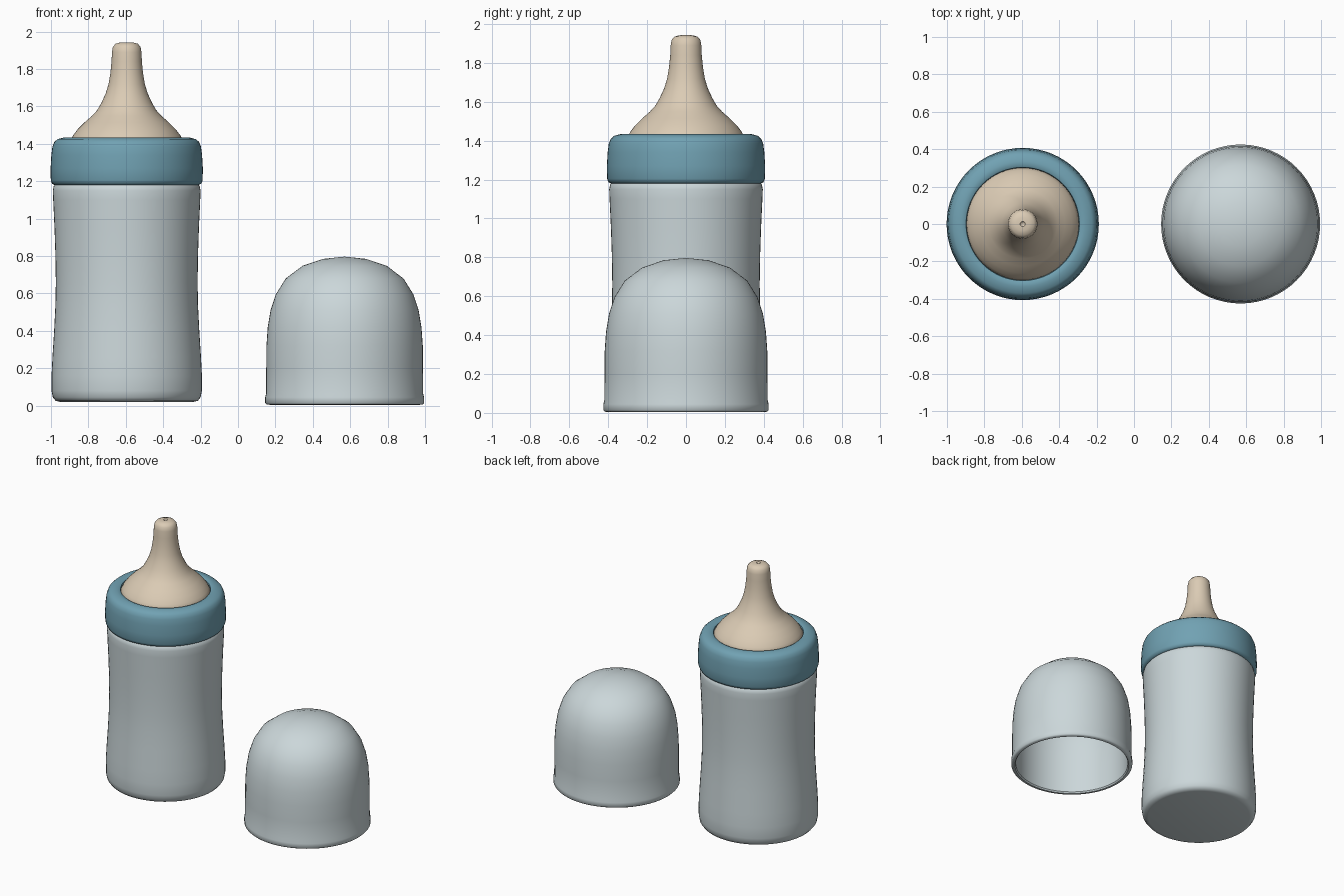
import bpy, bmesh, math

if "Cube" in bpy.data.objects:
    bpy.data.objects.remove(bpy.data.objects["Cube"])

BOTTLE_X, CAP_X = -0.595, 0.57
SEGMENTS = 64


def material(name, rgb):
    m = bpy.data.materials.new(name)
    m.diffuse_color = (*rgb, 1)
    m.use_nodes = True
    m.node_tree.nodes["Principled BSDF"].inputs["Base Color"].default_value = m.diffuse_color
    return m


pale_grey = material("pale blue grey", (0.60, 0.68, 0.70))
teal = material("dusty teal", (0.165, 0.36, 0.45))
beige = material("warm beige", (0.71, 0.60, 0.46))


def lathe(name, profile, x, mat, closed=False, angle=50):
    """Revolve (radius, height) points about the vertical axis; radius 0 makes a pole."""
    bm = bmesh.new()
    rings = []
    for r, z in profile:
        if r == 0:
            rings.append([bm.verts.new((0, 0, z))] * SEGMENTS)
        else:
            rings.append([bm.verts.new((r * math.cos(a), r * math.sin(a), z))
                          for a in (2 * math.pi * i / SEGMENTS for i in range(SEGMENTS))])
    pairs = list(zip(rings, rings[1:])) + ([(rings[-1], rings[0])] if closed else [])
    for low, high in pairs:
        for i in range(SEGMENTS):
            j = (i + 1) % SEGMENTS
            corners = [low[i], low[j], high[j], high[i]]
            bm.faces.new(list(dict.fromkeys(corners)))
    bmesh.ops.recalc_face_normals(bm, faces=bm.faces[:])
    mesh = bpy.data.meshes.new(name)
    bm.to_mesh(mesh)
    bm.free()
    mesh.materials.append(mat)
    obj = bpy.data.objects.new(name, mesh)
    obj.location.x = x
    bpy.context.collection.objects.link(obj)
    bpy.ops.object.select_all(action='DESELECT')
    obj.select_set(True)
    bpy.context.view_layer.objects.active = obj
    bpy.ops.object.shade_smooth_by_angle(angle=math.radians(angle))
    return obj


# Bottle body with a slight waist and a shoulder hidden under the collar
lathe("bottle", [
    (0, 0.02), (0.355, 0.02), (0.38, 0.026), (0.395, 0.045), (0.402, 0.08),
    (0.402, 0.16), (0.397, 0.26), (0.388, 0.40), (0.381, 0.54), (0.379, 0.66),
    (0.381, 0.80), (0.386, 0.95), (0.393, 1.10), (0.395, 1.15), (0.390, 1.175),
    (0.375, 1.19), (0.34, 1.20), (0.33, 1.38)], BOTTLE_X, pale_grey)

# Screw collar, a rounded ring open in the middle
lathe("collar", [
    (0.35, 1.18), (0.385, 1.18), (0.399, 1.187), (0.406, 1.205), (0.407, 1.27),
    (0.403, 1.34), (0.397, 1.385), (0.387, 1.41), (0.37, 1.425), (0.335, 1.434),
    (0.315, 1.434), (0.303, 1.428), (0.300, 1.41), (0.300, 1.38), (0.35, 1.38)],
    BOTTLE_X, teal, closed=True)

# Teat with flared base, slim neck and a small dimple in the tip
lathe("teat", [
    (0.30, 1.38), (0.30, 1.42), (0.287, 1.445), (0.262, 1.478), (0.225, 1.515),
    (0.185, 1.55), (0.158, 1.58), (0.135, 1.62), (0.112, 1.67), (0.097, 1.72),
    (0.087, 1.78), (0.081, 1.84), (0.079, 1.89), (0.074, 1.918), (0.060, 1.935),
    (0.035, 1.942), (0.014, 1.943), (0.010, 1.936), (0, 1.932)], BOTTLE_X, beige)

# Hollow domed cap with a thin lip at the rim
outer = [
    (0.400, 0.005), (0.417, 0.006), (0.425, 0.014), (0.425, 0.045), (0.420, 0.065),
    (0.419, 0.20), (0.418, 0.32), (0.411, 0.42), (0.396, 0.51), (0.368, 0.595),
    (0.315, 0.68), (0.225, 0.748), (0.115, 0.785), (0, 0.797)]
inner = [(max(r - 0.025, 0), z - 0.022 * min(1, z / 0.4)) for r, z in outer[5:]]
lathe("cap", [(0.393, 0.015)] + outer, CAP_X, pale_grey)
lathe("cap_lining", [(0.393, 0.015)] + inner, CAP_X, pale_grey)

# Turn the lining's normals inward
bpy.data.objects["cap_lining"].data.flip_normals()
